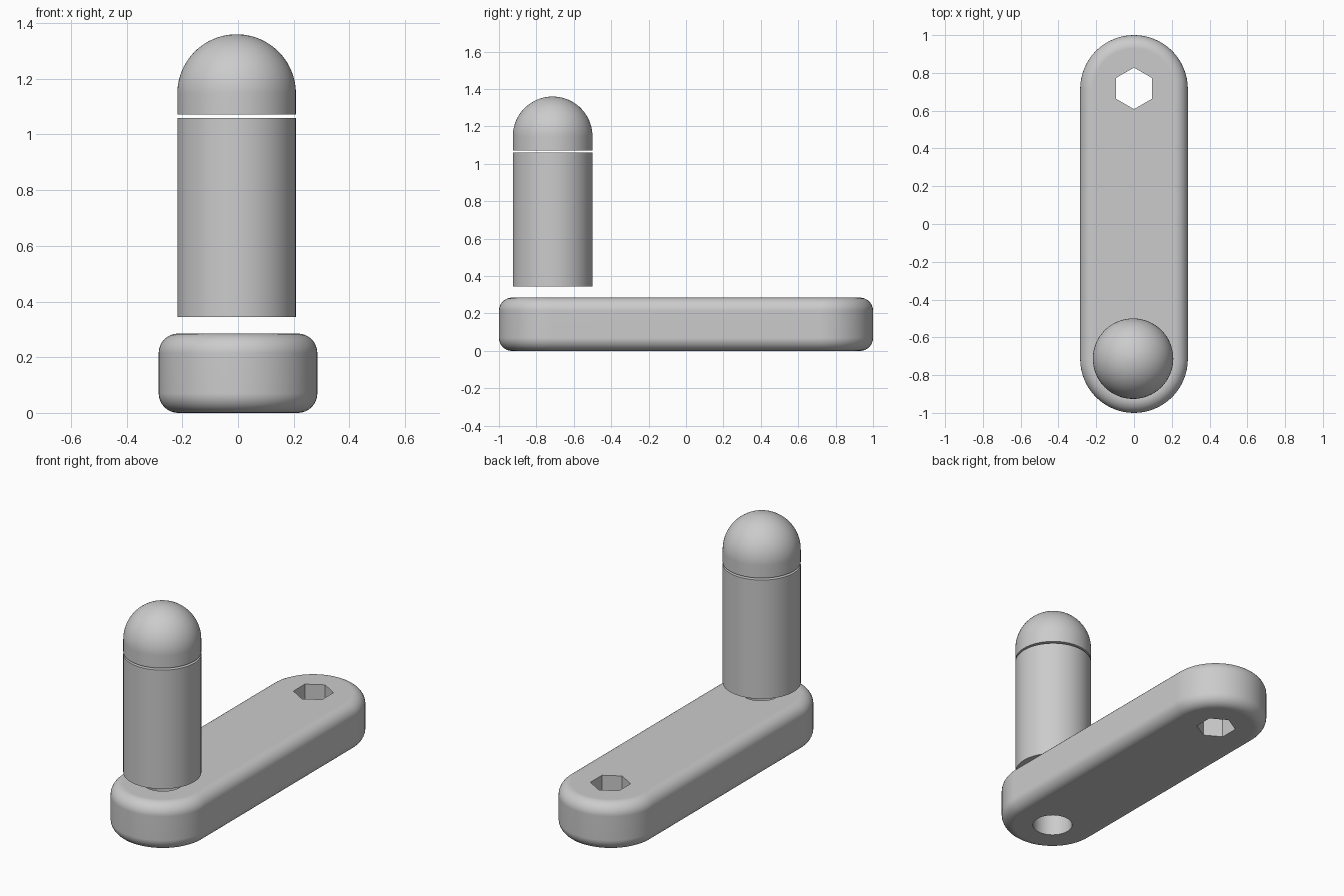
import bpy, bmesh, math

if "Cube" in bpy.data.objects:
    bpy.data.objects.remove(bpy.data.objects["Cube"])

# Dimensions
ARM_R, ARM_H, FILLET = 0.285, 0.285, 0.07
END_Y = 0.715
HANDLE_X, HANDLE_Y, HANDLE_R = -0.005, -0.713, 0.213
BORE_R = 0.11

grey = bpy.data.materials.new("plain grey")
grey.use_nodes = True
grey.diffuse_color = (0.6, 0.6, 0.6, 1)
grey.node_tree.nodes["Principled BSDF"].inputs["Base Color"].default_value = (0.6, 0.6, 0.6, 1)


def arc(cx, cz, r, start, end, steps):
    """Points (radius, height) along an arc, angles in degrees."""
    angles = [math.radians(start + (end - start) * i / steps) for i in range(steps + 1)]
    return [(cx + r * math.cos(a), cz + r * math.sin(a)) for a in angles]


def rings_object(name, profile, location=(0, 0, 0), stretch=0, segments=64):
    """Stack rings from a (radius, height) profile; stretch pulls the halves apart along y."""
    bm = bmesh.new()
    half = segments // 2
    angles = [math.pi * i / half for i in range(half + 1)]
    outline = [(a, stretch) for a in angles]
    if stretch:
        outline += [(a + math.pi, -stretch) for a in angles]
    else:
        outline += [(a + math.pi, 0) for a in angles[1:-1]]
    rings = [[bm.verts.new((r * math.cos(a), r * math.sin(a) + dy, z)) for a, dy in outline]
             for r, z in profile]
    n = len(outline)
    for low, high in zip(rings, rings[1:]):
        for i in range(n):
            j = (i + 1) % n
            bm.faces.new((low[i], low[j], high[j], high[i]))
    bm.faces.new(rings[0][::-1])
    bm.faces.new(rings[-1])
    bmesh.ops.remove_doubles(bm, verts=bm.verts, dist=1e-5)
    bmesh.ops.recalc_face_normals(bm, faces=bm.faces)
    mesh = bpy.data.meshes.new(name)
    bm.to_mesh(mesh)
    bm.free()
    mesh.materials.append(grey)
    obj = bpy.data.objects.new(name, mesh)
    obj.location = location
    bpy.context.collection.objects.link(obj)
    return obj


def activate(obj):
    bpy.ops.object.select_all(action='DESELECT')
    obj.select_set(True)
    bpy.context.view_layer.objects.active = obj


def drill(obj, x, y, z0, z1, sides):
    """Cut a vertical hole with the given number of sides."""
    bpy.ops.mesh.primitive_cylinder_add(vertices=sides, radius=BORE_R, depth=z1 - z0,
                                        location=(x, y, (z0 + z1) / 2))
    cutter = bpy.context.object
    cutter.hide_render = True
    cutter.data.materials.append(grey)
    mod = obj.modifiers.new("hole", 'BOOLEAN')
    mod.operation = 'DIFFERENCE'
    mod.solver = 'EXACT'
    mod.object = cutter
    activate(obj)
    bpy.ops.object.modifier_apply(modifier=mod.name)
    bpy.data.objects.remove(cutter)


def finish(obj):
    activate(obj)
    bpy.ops.object.shade_smooth_by_angle(angle=math.radians(30))
    mod = obj.modifiers.new("even shading", 'WEIGHTED_NORMAL')
    mod.keep_sharp = True


# Crank arm with rounded rims, a hexagonal socket and a round pin hole
inner = ARM_R - FILLET
arm = rings_object("crank_arm",
                   arc(inner, FILLET, FILLET, -90, 0, 8)
                   + arc(inner, ARM_H - FILLET, FILLET, 0, 90, 8),
                   stretch=END_Y)
drill(arm, 0, END_Y + 0.003, -0.1, ARM_H + 0.1, 6)
drill(arm, 0, HANDLE_Y, -0.1, ARM_H + 0.1, 48)

# Handle sleeve with a through bore
place = (HANDLE_X, HANDLE_Y, 0)
sleeve = rings_object("handle_sleeve", [(HANDLE_R, 0.345), (HANDLE_R, 1.06)], place)
drill(sleeve, HANDLE_X, HANDLE_Y, 0.2, 1.2, 48)

# Domed cap with a blind bore
dome = arc(0, 1.147, HANDLE_R, 0, 89, 20)
cap = rings_object("domed_cap", [(HANDLE_R, 1.072)] + dome, place)
drill(cap, HANDLE_X, HANDLE_Y, 1.0, 1.2, 48)

for part in (arm, sleeve, cap):
    finish(part)
